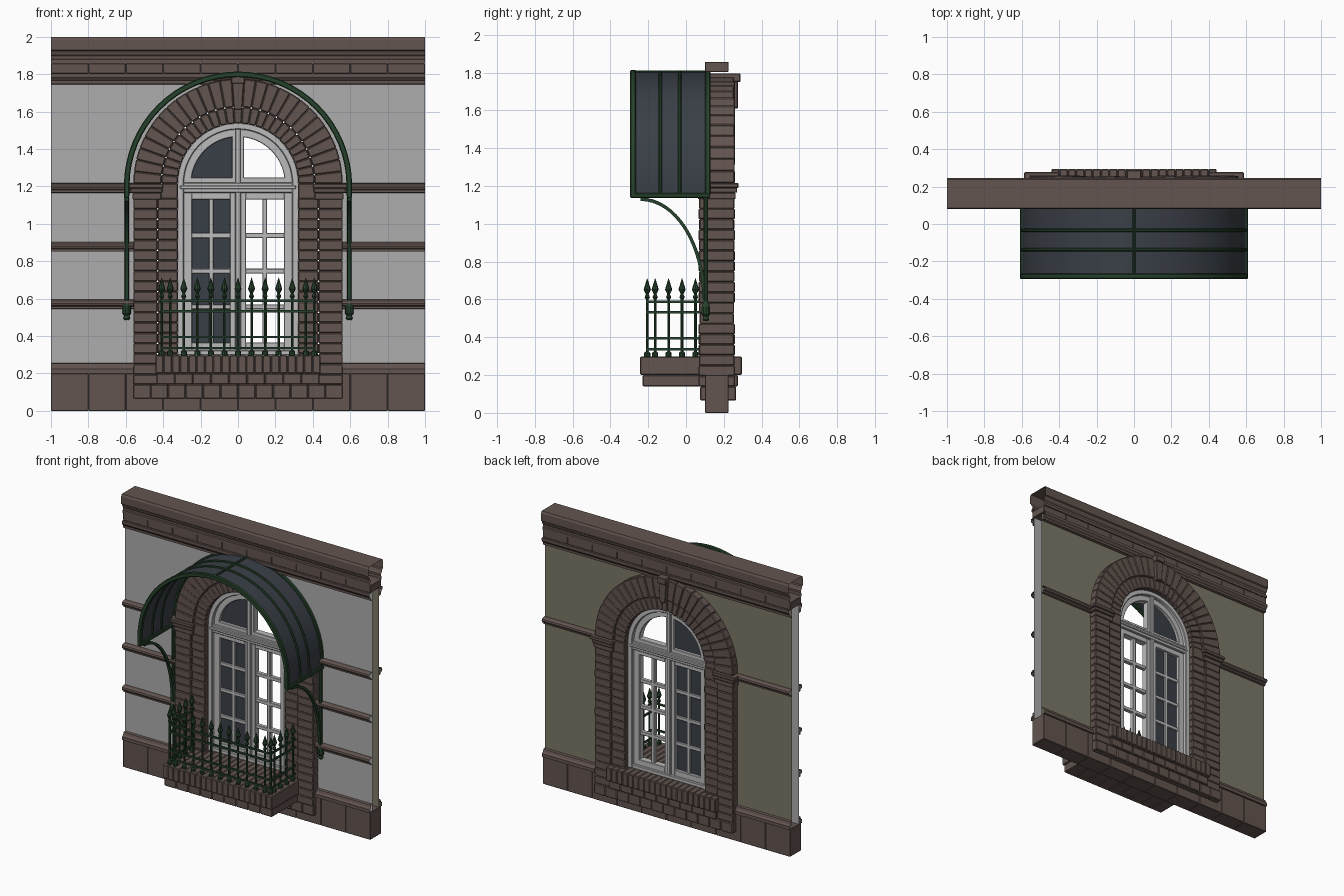
import bpy, bmesh, math, random

random.seed(4)
cube = bpy.data.objects.get("Cube")
if cube:
    bpy.data.objects.remove(cube)


def material(name, rgb):
    m = bpy.data.materials.new(name)
    m.use_nodes = True
    m.diffuse_color = (*rgb, 1)
    m.node_tree.nodes["Principled BSDF"].inputs["Base Color"].default_value = (*rgb, 1)
    return m


STONE = material("brown stone", (0.125, 0.09, 0.08))
PLASTER = material("grey plaster", (0.42, 0.42, 0.42))
INNER = material("olive plaster", (0.2, 0.185, 0.135))
PAINT = material("pale frame paint", (0.5, 0.5, 0.5))
GLASS = material("dark glass", (0.042, 0.05, 0.063))
IRON = material("green iron", (0.02, 0.055, 0.025))

MID = 0.1625   # middle plane of the wall in y
SPRING = 1.215  # height where the arch starts


def finish(name, bm, mat, bevel=0, smooth=False, closed=True):
    if closed:
        bmesh.ops.recalc_face_normals(bm, faces=bm.faces)
    mesh = bpy.data.meshes.new(name)
    bm.to_mesh(mesh)
    bm.free()
    mesh.materials.append(mat)
    ob = bpy.data.objects.new(name, mesh)
    bpy.context.collection.objects.link(ob)
    for p in mesh.polygons:
        p.use_smooth = smooth
    if bevel:
        mod = ob.modifiers.new("bevel", 'BEVEL')
        mod.width = bevel
        mod.segments = 1
        mod.limit_method = 'ANGLE'
    return ob


def prism(bm, outline, a, b, axis='y'):
    """Outline in (x, z) pushed along y, or in (y, z) pushed along x."""
    def put(p, d):
        return bm.verts.new((p[0], d, p[1]) if axis == 'y' else (d, p[0], p[1]))
    near = [put(p, a) for p in outline]
    far = [put(p, b) for p in outline]
    bm.faces.new(near)
    bm.faces.new(far[::-1])
    n = len(outline)
    for i in range(n):
        j = (i + 1) % n
        bm.faces.new((near[j], near[i], far[i], far[j]))


def box(bm, x0, x1, y0, y1, z0, z1):
    prism(bm, [(x0, z0), (x1, z0), (x1, z1), (x0, z1)], y0, y1)


def arch(r, base, cz=SPRING, n=32):
    arc = [(-r * math.cos(math.pi * i / n), cz + r * math.sin(math.pi * i / n)) for i in range(n + 1)]
    return [(-r, base)] + arc + [(r, base)]


def hoop(bm, r0, r1, base, y0, y1, cz=SPRING):
    prism(bm, arch(r1, base, cz) + arch(r0, base, cz)[::-1], y0, y1)


def lathe(bm, x, y, profile, sides=8):
    rings = []
    for r, z in profile:
        rings.append([bm.verts.new((x + r * math.cos(math.tau * k / sides),
                                    y + r * math.sin(math.tau * k / sides), z)) for k in range(sides)])
    for lo, hi in zip(rings, rings[1:]):
        for k in range(sides):
            j = (k + 1) % sides
            bm.faces.new((lo[k], lo[j], hi[j], hi[k]))
    bm.faces.new(rings[0][::-1])
    bm.faces.new(rings[-1])


def moulding(name, profile, spans=((-1, 1),), sides=(-1, 1)):
    """Open strip along x; profile holds (distance from middle plane, z)."""
    bm = bmesh.new()
    for s in sides:
        for x0, x1 in spans:
            a = [bm.verts.new((x0, MID + s * d, z)) for d, z in profile]
            b = [bm.verts.new((x1, MID + s * d, z)) for d, z in profile]
            for i in range(len(profile) - 1):
                quad = (a[i], b[i], b[i + 1], a[i + 1])
                bm.faces.new(quad if s < 0 else quad[::-1])
    finish(name, bm, STONE, closed=False)


# Front and back wall skins with the arched opening
skin = [(-1, 0.2), (-1, 1.8), (1, 1.8), (1, 0.2)] + arch(0.48, 0.2)[::-1]
for name, s, mat in (("front_wall", -1, PLASTER), ("back_wall", 1, INNER)):
    bm = bmesh.new()
    face = bm.faces.new([bm.verts.new((x, MID + s * 0.04, z)) for x, z in skin])
    face.normal_update()
    if face.normal.y * s < 0:
        face.normal_flip()
    bmesh.ops.triangulate(bm, faces=[face])
    finish(name, bm, mat, closed=False)

# Plinth and frieze blocks
for name, z0, z1 in (("plinth_blocks", 0, 0.2), ("frieze_blocks", 1.803, 1.857)):
    bm = bmesh.new()
    for i in range(10):
        x = -1 + i * 0.2
        box(bm, x, x + 0.2, MID - 0.0625, MID + 0.0625, z0, z1)
    finish(name, bm, STONE, 0.003)

# Running mouldings
moulding("plinth_cap", [(0.06, 0.2), (0.072, 0.2), (0.072, 0.225), (0.06, 0.235), (0.055, 0.252), (0.04, 0.256)])
moulding("architrave", [(0.04, 1.745), (0.06, 1.748), (0.06, 1.765), (0.066, 1.77), (0.075, 1.782),
                        (0.075, 1.803), (0.06, 1.803)])
moulding("cornice", [(0.06, 1.857), (0.068, 1.857), (0.068, 1.878), (0.06, 1.882), (0.06, 1.897),
                     (0.068, 1.905), (0.075, 1.925), (0.0825, 1.93), (0.0825, 1.985), (0.076, 2), (0, 2)])
for name, z, sides in (("low_band", 0.57, (-1,)), ("middle_band", 0.877, (-1,)), ("upper_band", 1.192, (-1, 1))):
    moulding(name, [(0.04, z - 0.026), (0.056, z - 0.024), (0.056, z - 0.012), (0.07, z - 0.008),
                    (0.075, z + 0.004), (0.072, z + 0.016), (0.06, z + 0.024), (0.04, z + 0.025)],
             ((-1, -0.5), (0.5, 1)), sides)

# Brick jambs: an outer and an inner column on each side
bm = bmesh.new()
courses = 18
step = (1.135 - 0.14) / courses
for s in (-1, 1):
    for i in range(courses):
        z = 0.14 + i * step
        for x0, x1, d in ((0.43, 0.56, 0.094), (0.322, 0.43, 0.084)):
            d += random.uniform(-0.003, 0.003)
            a, b = sorted((s * x0, s * x1))
            box(bm, a, b, MID - d, MID + d, z, z + step)
finish("jamb_bricks", bm, STONE, 0.005)

# Voussoirs in two rings
bm = bmesh.new()
count = 27
for i in range(count):
    a, b = math.pi * i / count, math.pi * (i + 1) / count
    for r0, r1, d in ((0.322, 0.41, 0.084), (0.41, 0.56, 0.094)):
        d += random.uniform(-0.003, 0.003)
        prism(bm, [(r * math.cos(t), SPRING + r * math.sin(t))
                   for r, t in ((r0, a), (r1, a), (r1, b), (r0, b))], MID - d, MID + d)
finish("arch_bricks", bm, STONE, 0.005)

# Keystone
bm = bmesh.new()
prism(bm, [(-0.022, 1.61), (0.022, 1.61), (0.034, 1.79), (-0.034, 1.79)], MID - 0.112, MID + 0.112)
prism(bm, [(-0.036, 1.75), (0.036, 1.75), (0.038, 1.795), (-0.038, 1.795)], MID - 0.125, MID + 0.125)
finish("keystone", bm, STONE, 0.004)

# Imposts under the arch
bm = bmesh.new()
for s in (-1, 1):
    for x0, x1, d, z0, z1 in ((0.41, 0.565, 0.1, 1.13, 1.165), (0.405, 0.575, 0.108, 1.165, 1.19),
                              (0.4, 0.587, 0.115, 1.19, 1.215)):
        a, b = sorted((s * x0, s * x1))
        box(bm, a, b, MID - d, MID + d, z0, z1)
    a, b = sorted((s * 0.322, s * 0.42))
    box(bm, a, b, MID - 0.086, MID + 0.086, 1.135, SPRING)
finish("imposts", bm, STONE, 0.004)

# Brick base, balcony slab and upright balcony bricks
for name, half, n, y0, y1, z0, z1 in (("base_bricks", 0.56, 12, 0.075, 0.265, 0.065, 0.14),
                                      ("balcony_slab", 0.435, 9, -0.23, 0.275, 0.14, 0.2),
                                      ("balcony_bricks", 0.442, 20, -0.242, 0.295, 0.2, 0.297)):
    bm = bmesh.new()
    w = 2 * half / n
    for i in range(n):
        box(bm, -half + i * w, -half + (i + 1) * w, y0, y1, z0, z1)
    finish(name, bm, STONE, 0.005)

# Window frame
bm = bmesh.new()
hoop(bm, 0.29, 0.325, 0.297, 0.115, 0.21)
box(bm, -0.3, 0.3, 0.12, 0.205, 1.165, 1.22)
box(bm, -0.31, 0.31, 0.112, 0.213, 1.185, 1.205)
box(bm, -0.3, 0.3, 0.12, 0.205, 0.297, 0.325)
box(bm, -0.014, 0.014, 0.122, 0.203, 0.3, 1.51)
finish("window_frame", bm, PAINT, 0.004)

# Sashes, top light and glazing bars
bm = bmesh.new()
hoop(bm, 0.25, 0.292, 1.2, 0.138, 0.187)
box(bm, -0.27, 0.27, 0.138, 0.187, 1.21, 1.247)
box(bm, -0.032, 0.032, 0.138, 0.187, 1.21, 1.48)
for s in (-1, 1):
    for x0, x1 in ((0.012, 0.042), (0.245, 0.295)):
        a, b = sorted((s * x0, s * x1))
        box(bm, a, b, 0.138, 0.187, 0.32, 1.17)
    a, b = sorted((s * 0.04, s * 0.25))
    box(bm, a, b, 0.138, 0.187, 0.32, 0.365)
    box(bm, a, b, 0.138, 0.187, 1.13, 1.17)
    box(bm, s * 0.143 - 0.013, s * 0.143 + 0.013, 0.148, 0.177, 0.36, 1.14)
    for i in (1, 2, 3):
        z = 0.365 + i * 0.191
        box(bm, a, b, 0.148, 0.177, z - 0.013, z + 0.013)
finish("sashes", bm, PAINT, 0.003)

# Glass on the right half only
bm = bmesh.new()
box(bm, -0.25, -0.03, 0.16, 0.165, 0.35, 1.14)
quarter = [p for p in arch(0.255, 1.23) if p[0] <= -0.02 and p[1] >= 1.22]
prism(bm, [(-0.02, 1.23)] + [(-0.25, 1.23)] + quarter[1:] + [(-0.02, 1.468)], 0.16, 0.165)
finish("window_glass", bm, GLASS)

# Canopy: glass barrel
CZ, FOOT = 1.204, 1.15
bm = bmesh.new()
rows = [[bm.verts.new((x, y, z)) for x, z in arch(0.596, FOOT, CZ, 48)] for y in (-0.285, 0.12)]
for i in range(len(rows[0]) - 1):
    bm.faces.new((rows[0][i], rows[0][i + 1], rows[1][i + 1], rows[1][i]))
finish("canopy_glass", bm, GLASS, smooth=True)

# Canopy: iron hoops and lengthwise bars
bm = bmesh.new()
for y, h, r0, r1 in ((-0.28, 0.015, 0.58, 0.61), (-0.137, 0.009, 0.588, 0.606),
                     (-0.033, 0.009, 0.588, 0.606), (0.115, 0.014, 0.58, 0.608)):
    hoop(bm, r0, r1, FOOT - 0.005, y - h, y + h, CZ)
box(bm, -0.009, 0.009, -0.28, 0.12, CZ + 0.588, CZ + 0.606)
for s in (-1, 1):
    box(bm, s * 0.597 - 0.013, s * 0.597 + 0.013, -0.295, 0.128, FOOT - 0.013, FOOT + 0.013)
finish("canopy_frame", bm, IRON, 0.005)

# Canopy: wall poles and curved brackets
bm = bmesh.new()
for s in (-1, 1):
    lathe(bm, s * 0.595, 0.105, [(0.012, 0.485), (0.018, 0.495), (0.014, 0.51), (0.023, 0.52), (0.023, 0.56),
                                 (0.013, 0.59), (0.013, FOOT)], 10)
    outer, inner = ([(-0.24 + (0.335 + o) * math.sin(t), 0.6 + (0.53 + o) * math.cos(t))
                     for t in (math.pi / 2 * i / 16 for i in range(17))] for o in (0.009, -0.009))
    prism(bm, outer + inner[::-1], s * 0.595 - 0.009, s * 0.595 + 0.009, 'x')
finish("canopy_brackets", bm, IRON)
for o in bpy.context.selected_objects:
    o.select_set(False)

# Balcony railing: spear posts round three sides
spear = [(0.016, 0.295), (0.016, 0.318), (0.007, 0.325), (0.007, 0.6), (0.014, 0.612), (0.007, 0.628),
         (0.019, 0.652), (0.012, 0.675), (0.001, 0.712)]
spots = [(k * 0.0725, -0.205) for k in range(-5, 6)]
for s in (-1, 1):
    spots += [(s * 0.408, y) for y in (-0.205, -0.163, -0.092, -0.021, 0.05)]
bm = bmesh.new()
for x, y in spots:
    lathe(bm, x, y, spear)
finish("railing_posts", bm, IRON)

# Balcony railing: horizontal bars
bm = bmesh.new()
for z in (0.336, 0.395, 0.532, 0.588):
    box(bm, -0.415, 0.415, -0.211, -0.199, z - 0.006, z + 0.006)
    for s in (-1, 1):
        box(bm, s * 0.408 - 0.006, s * 0.408 + 0.006, -0.2, 0.085, z - 0.006, z + 0.006)
finish("railing_bars", bm, IRON)
